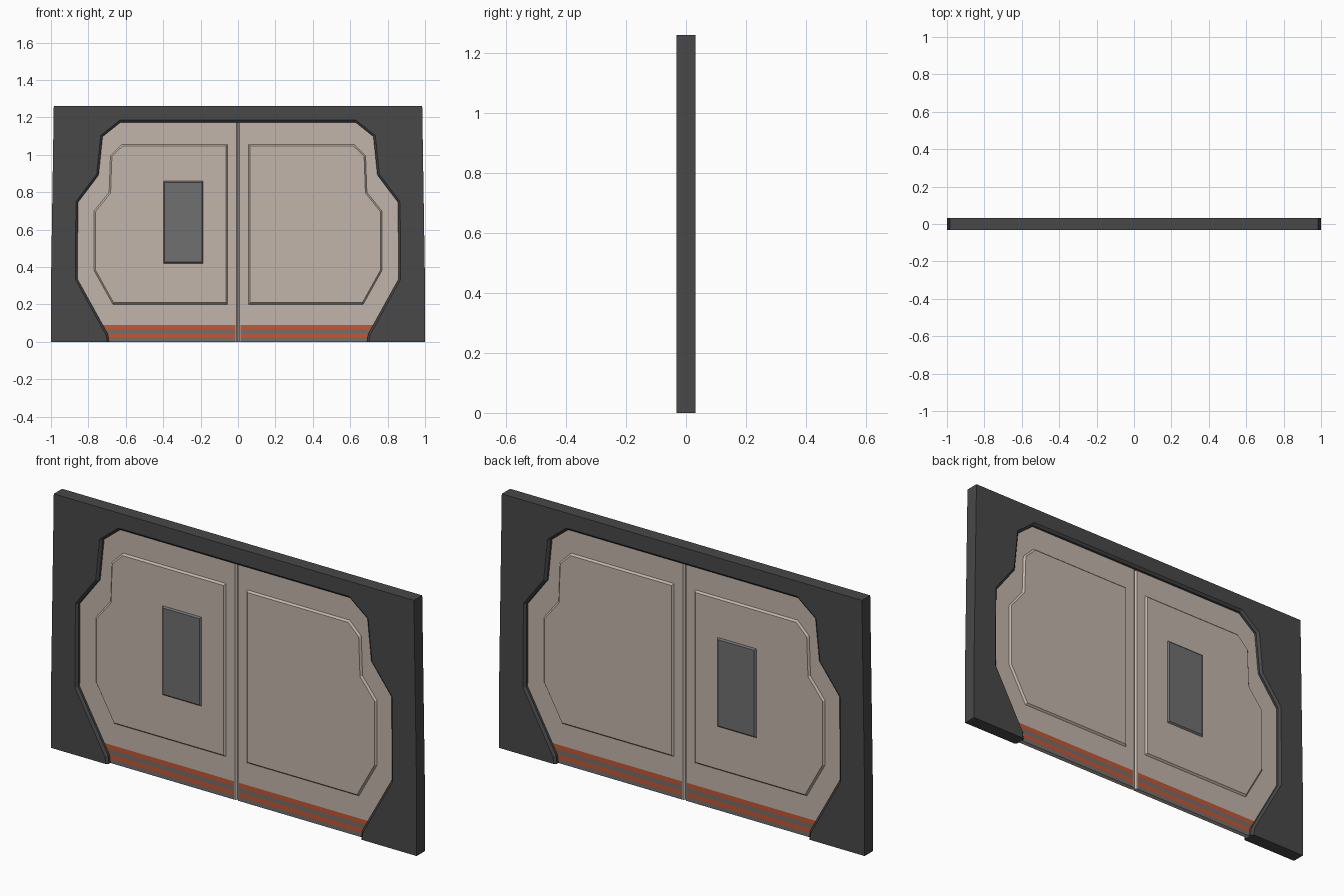
import bpy, bmesh
from mathutils import Vector

if "Cube" in bpy.data.objects:
    bpy.data.objects.remove(bpy.data.objects["Cube"])


def material(name, rgb):
    m = bpy.data.materials.new(name)
    m.diffuse_color = (*rgb, 1)
    m.use_nodes = True
    m.node_tree.nodes["Principled BSDF"].inputs["Base Color"].default_value = m.diffuse_color
    return m


DARK = material("dark frame grey", (0.065, 0.065, 0.065))
BEIGE = material("warm beige", (0.54, 0.46, 0.405))
ORANGE = material("warning orange", (0.58, 0.09, 0.03))
GREY = material("mid grey", (0.165, 0.16, 0.16))


def inset(pts, d):
    """Mitred inset of a counter-clockwise outline (negative d grows it)."""
    out = []
    for i, p in enumerate(pts):
        p = Vector(p)
        a = (p - Vector(pts[i - 1])).normalized()
        b = (Vector(pts[(i + 1) % len(pts)]) - p).normalized()
        na, nb = Vector((-a.y, a.x)), Vector((-b.y, b.x))
        q = p + (na + nb) * (d / (1 + na.dot(nb)))
        out.append((q.x, q.y))
    return out


def loft(name, layers, mats, paint=None):
    """Join matching x/z outlines placed at increasing y and cap both ends."""
    bm = bmesh.new()
    rings = [[bm.verts.new((x, y, z)) for x, z in pts] for y, pts in layers]
    n = len(rings[0])
    for r, s in zip(rings, rings[1:]):
        for i in range(n):
            j = (i + 1) % n
            bm.faces.new((r[i], r[j], s[j], s[i]))
    caps = [bm.faces.new(rings[0]), bm.faces.new(rings[-1])]
    bmesh.ops.recalc_face_normals(bm, faces=bm.faces)
    if paint:
        paint(bm)
    bmesh.ops.triangulate(bm, faces=[f for f in bm.faces if len(f.verts) > 4])
    me = bpy.data.meshes.new(name)
    bm.to_mesh(me)
    bm.free()
    for m in mats:
        me.materials.append(m)
    ob = bpy.data.objects.new(name, me)
    bpy.context.collection.objects.link(ob)
    return ob


def flip(pts):
    return [(-x, z) for x, z in reversed(pts)]


def raised(name, pts, base, top, bevel, mat):
    """Plate that stands out of both faces of the door with bevelled rims."""
    small = inset(pts, bevel)
    loft(name, [(-top, small), (-base, pts), (base, pts), (top, small)], [mat])


T = 0.0325      # half depth of frame
D = 0.011       # half depth of doors

# Frame: arch-shaped slab with a chamfered opening, open at the floor
side = [(0.69, 0), (0.695, 0.04), (0.858, 0.335), (0.856, 0.745),
        (0.745, 0.892), (0.724, 1.097), (0.628, 1.174)]
opening = side + flip(side)
wide = [(x, 0 if abs(z) < 0.02 else z) for x, z in inset(opening, -0.011)]
outer = [(-1, 0), (-1, 0.3), (-0.985, 1.26), (0.985, 1.26), (1, 0.3), (1, 0)]
loft("door_frame", [(-T, wide + outer), (-T + 0.01, opening + outer),
                    (T - 0.01, opening + outer), (T, wide + outer)], [DARK])


# Floor stripes: cut the door faces into bands and colour by height
def stripes(bm):
    step = 0.0225
    cuts = [((0, 0, step * k), (0, 0, 1)) for k in range(1, 5)]
    cuts += [((s * 0.014, 0, 0), (1, 0, 0)) for s in (-1, 1)]
    for co, no in cuts:
        bmesh.ops.bisect_plane(bm, geom=bm.verts[:] + bm.edges[:] + bm.faces[:],
                               plane_co=co, plane_no=no, dist=1e-5)
    for f in bm.faces:
        c = f.calc_center_median()
        if abs(f.normal.y) > 0.9 and c.z < step * 4 and abs(c.x) > 0.014:
            f.material_index = 1 if int(c.z / step) % 2 else 2


# Doors: two leaves with a chamfered centre seam, tucked into the frame
rim = [(x, z) for x, z in inset(opening, -0.004)][:7]
rim[0] = (rim[0][0], 0)


def leaf(gap):
    return [(gap, 0)] + rim + [(gap, rim[-1][1])]


panel = [(0.056, 0.2), (0.67, 0.2), (0.77, 0.38), (0.77, 0.70), (0.69, 0.80),
         (0.683, 0.995), (0.62, 1.057), (0.056, 1.057)]
for label, f in (("right", list), ("left", flip)):
    loft(label + "_door", [(-D, f(leaf(0.008))), (-0.004, f(leaf(0.001))),
                           (0.004, f(leaf(0.001))), (D, f(leaf(0.008)))],
         [BEIGE, ORANGE, GREY], stripes)
    raised(label + "_door_panel", f(panel), D - 0.001, D + 0.009, 0.009, BEIGE)

# Window through the left leaf, visible on both faces
raised("window", [(-0.40, 0.418), (-0.185, 0.418), (-0.185, 0.86), (-0.40, 0.86)],
       D + 0.008, D + 0.016, 0.008, GREY)
